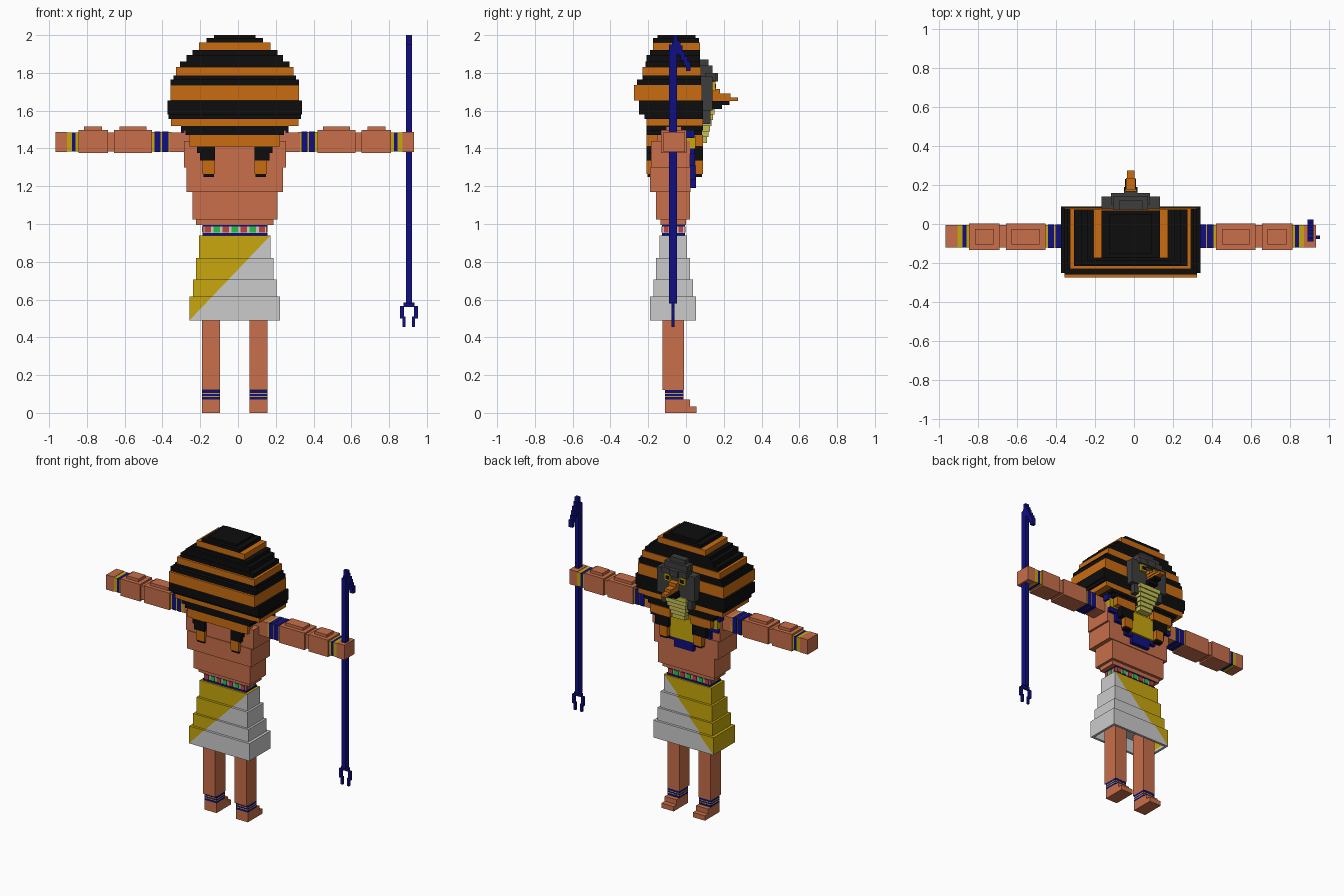
import bpy, bmesh
from mathutils import Vector

if "Cube" in bpy.data.objects:
    bpy.data.objects.remove(bpy.data.objects["Cube"])

COLORS = {
    "skin": (0.578, 0.156, 0.069), "orange": (0.578, 0.15, 0.005),
    "black": (0.004, 0.004, 0.004), "navy": (0.005, 0.005, 0.22),
    "gold": (0.578, 0.39, 0.004), "white": (0.6, 0.6, 0.6),
    "grey": (0.048, 0.048, 0.048), "pale": (0.55, 0.53, 0.09),
    "green": (0.02, 0.55, 0.045), "red": (0.5, 0.06, 0.04),
}
MATS = {}
for cname, rgb in COLORS.items():
    m = bpy.data.materials.new(cname)
    m.use_nodes = True
    m.diffuse_color = (*rgb, 1)
    bsdf = next(n for n in m.node_tree.nodes if n.type == 'BSDF_PRINCIPLED')
    bsdf.inputs["Base Color"].default_value = (*rgb, 1)
    MATS[cname] = m

CX = -0.017          # body centre line
AY0, AY1 = -0.12, -0.005


def add_box(bm, x0, x1, y0, y1, z0, z1, index=0):
    """Axis-aligned block; returns its faces."""
    verts = bmesh.ops.create_cube(bm, size=1)["verts"]
    for v in verts:
        v.co = Vector((x1 if v.co.x > 0 else x0, y1 if v.co.y > 0 else y0,
                       z1 if v.co.z > 0 else z0))
    faces = list({f for v in verts for f in v.link_faces})
    for f in faces:
        f.material_index = index
    return faces


def finish(name, bm, cols):
    mesh = bpy.data.meshes.new(name)
    bmesh.ops.recalc_face_normals(bm, faces=bm.faces)
    bm.to_mesh(mesh)
    bm.free()
    for c in cols:
        mesh.materials.append(MATS[c])
    ob = bpy.data.objects.new(name, mesh)
    bpy.context.collection.objects.link(ob)
    return ob


def blocks(name, items, side=0):
    """items: (colour, x0, x1, y0, y1, z0, z1), x measured from the centre line.
    side 0 keeps x as given, 1 or -1 places the part on that side."""
    cols = sorted({i[0] for i in items})
    bm = bmesh.new()
    for c, x0, x1, *rest in items:
        if side == -1:
            x0, x1 = -x1, -x0
        add_box(bm, CX + x0, CX + x1, *rest, index=cols.index(c))
    return finish(name, bm, cols)


def tiers(name, rows):
    """rows: (colour, half width, y0, y1, z0, z1)"""
    return blocks(name, [(c, -h, h, *rest) for c, h, *rest in rows])


# Striped headdress: stacked slabs
tiers("headdress", [
    ("black", 0.11, -0.15, 0.05, 1.98, 2.0),
    ("black", 0.15, -0.175, 0.07, 1.96, 1.985),
    ("orange", 0.19, -0.175, 0.075, 1.92, 1.96),
    ("black", 0.225, -0.19, 0.075, 1.895, 1.92),
    ("black", 0.255, -0.21, 0.075, 1.86, 1.895),
    ("black", 0.29, -0.215, 0.075, 1.83, 1.86),
    ("orange", 0.31, -0.23, 0.08, 1.785, 1.83),
    ("black", 0.325, -0.23, 0.08, 1.765, 1.785),
    ("black", 0.34, -0.26, 0.08, 1.735, 1.765),
    ("orange", 0.34, -0.275, 0.085, 1.655, 1.735),
    ("black", 0.357, -0.25, 0.09, 1.58, 1.655),
    ("black", 0.35, -0.22, 0.09, 1.555, 1.58),
    ("orange", 0.337, -0.21, 0.09, 1.52, 1.555),
    ("black", 0.285, -0.21, 0.09, 1.495, 1.52),
    ("black", 0.26, -0.21, 0.085, 1.47, 1.495),
    ("orange", 0.24, -0.21, -0.15, 1.41, 1.47),
])

# Hanging lappets, rear and front, both sides
for s, tag in ((1, "left"), (-1, "right")):
    blocks(f"rear_lappet_{tag}", [
        ("black", 0.105, 0.2, -0.21, -0.17, 1.375, 1.41),
        ("black", 0.105, 0.185, -0.21, -0.17, 1.335, 1.375),
        ("orange", 0.105, 0.17, -0.21, -0.17, 1.265, 1.335),
        ("black", 0.11, 0.165, -0.205, -0.17, 1.25, 1.265)], s)
    blocks(f"front_lappet_{tag}", [
        ("orange", 0.08, 0.24, 0.03, 0.09, 1.41, 1.47),
        ("black", 0.095, 0.2, 0.04, 0.09, 1.335, 1.41),
        ("orange", 0.105, 0.17, 0.05, 0.09, 1.265, 1.335),
        ("black", 0.11, 0.165, 0.05, 0.085, 1.25, 1.265)], s)

    # Face sides, brows and eyes
    blocks(f"face_side_{tag}", [
        ("grey", 0.08, 0.15, 0.07, 0.14, 1.6, 1.78),
        ("grey", 0.085, 0.12, 0.07, 0.13, 1.53, 1.6),
        ("grey", 0.03, 0.1, 0.1, 0.16, 1.76, 1.8)], s)
    blocks(f"eye_{tag}", [
        ("gold", 0.035, 0.085, 0.14, 0.155, 1.705, 1.755),
        ("black", 0.045, 0.07, 0.15, 0.159, 1.718, 1.742)], s)

# Face, beak and chin
tiers("face", [
    ("grey", 0.06, 0.07, 0.12, 1.84, 1.87),
    ("grey", 0.09, 0.07, 0.14, 1.76, 1.84),
    ("grey", 0.035, 0.1, 0.17, 1.755, 1.8),
    ("grey", 0.12, 0.07, 0.14, 1.6, 1.76),
])
tiers("beak", [
    ("orange", 0.03, 0.13, 0.18, 1.69, 1.715),
    ("orange", 0.025, 0.13, 0.235, 1.67, 1.69),
    ("orange", 0.02, 0.13, 0.275, 1.65, 1.67),
    ("black", 0.028, 0.13, 0.23, 1.63, 1.65),
    ("black", 0.035, 0.13, 0.19, 1.61, 1.63),
])
tiers("chin", [("pale", 0.09 - 0.008 * i, 0.06, 0.15 - 0.008 * i,
                1.58 - 0.03 * i, 1.61 - 0.03 * i) for i in range(6)])

# Torso
tiers("neck", [("skin", 0.12, -0.15, 0.03, 1.44, 1.5)])
tiers("torso", [
    ("skin", 0.27, -0.185, 0.02, 1.3, 1.44),
    ("skin", 0.255, -0.19, 0.025, 1.17, 1.3),
    ("skin", 0.225, -0.16, 0.02, 1.025, 1.17),
    ("skin", 0.205, -0.135, 0.0, 0.995, 1.025),
])

# Broad collar: gold steps with navy edging
tiers("collar", [
    ("navy", 0.285, 0.0, 0.045, 1.455, 1.5),
    ("gold", 0.27, 0.0, 0.05, 1.4, 1.465),
    ("navy", 0.27, 0.0, 0.045, 1.37, 1.4),
    ("gold", 0.2, 0.0, 0.052, 1.345, 1.4),
    ("navy", 0.21, 0.0, 0.047, 1.31, 1.37),
    ("gold", 0.1, 0.0, 0.065, 1.26, 1.42),
    ("navy", 0.13, 0.0, 0.05, 1.235, 1.31),
    ("navy", 0.075, 0.0, 0.052, 1.19, 1.26),
])

# Belt with gems
tiers("belt", [
    ("navy", 0.172, -0.128, -0.005, 0.988, 1.0),
    ("white", 0.168, -0.125, -0.008, 0.953, 0.988),
    ("navy", 0.172, -0.128, -0.005, 0.94, 0.953),
])
gems = []
for k in range(-3, 4):
    c, x = ("green", "red")[k % 2], k * 0.048
    for y in (-0.125, -0.008):
        gems.append((c, x - 0.017, x + 0.017, y - 0.005, y + 0.005, 0.955, 0.986))
for x in (-0.168, 0.168):
    for k, c in enumerate(("red", "green", "red")):
        y = -0.105 + 0.038 * k
        gems.append((c, x - 0.005, x + 0.005, y - 0.012, y + 0.012, 0.955, 0.986))
blocks("belt_gems", gems)

# Kilt: flaring tiers split by a diagonal, hollow beneath
bm = bmesh.new()
for h, d, z0, z1 in ((0.19, 0.073, 0.82, 0.94), (0.205, 0.09, 0.705, 0.82),
                     (0.22, 0.105, 0.615, 0.705), (0.24, 0.122, 0.49, 0.615)):
    faces = add_box(bm, CX - h, CX + h, -0.068 - d, -0.068 + d, z0, z1)
    if z0 < 0.5:
        bottom = min(faces, key=lambda f: f.calc_center_median().z)
        bmesh.ops.inset_region(bm, faces=[bottom], thickness=0.025)
        hole = bmesh.ops.extrude_discrete_faces(bm, faces=[bottom])["faces"]
        bmesh.ops.translate(bm, vec=(0, 0, 0.1), verts=hole[0].verts[:])
a, b = Vector((-0.257, 0, 0.49)), Vector((0.173, 0, 0.94))
normal = Vector((-(b.z - a.z), 0, b.x - a.x)).normalized()
bmesh.ops.bisect_plane(bm, geom=bm.verts[:] + bm.edges[:] + bm.faces[:],
                       plane_co=a, plane_no=normal)
for f in bm.faces:
    f.material_index = int((f.calc_center_median() - a).dot(normal) > 0)
finish("kilt", bm, ["white", "gold"])

# Legs and arms
for s, tag in ((1, "left"), (-1, "right")):
    x0, x1 = 0.077, 0.173
    blocks(f"leg_{tag}", [("skin", x0, x1, -0.125, -0.01, 0.12, 0.6)], s)
    blocks(f"anklet_{tag}", [
        ("navy", x0, x1, -0.11, -0.012, 0.105, 0.12),
        ("gold", x0, x1, -0.109, -0.013, 0.099, 0.105),
        ("navy", x0, x1, -0.11, -0.012, 0.09, 0.099),
        ("gold", x0, x1, -0.109, -0.013, 0.084, 0.09),
        ("navy", x0, x1, -0.11, -0.012, 0.07, 0.084)], s)
    blocks(f"foot_{tag}", [
        ("skin", x0, x1, -0.11, 0.02, 0.035, 0.07),
        ("skin", x0, x1, -0.11, 0.055, 0, 0.035)], s)

    blocks(f"shoulder_{tag}", [
        ("skin", 0.2, 0.345, AY0, AY1, 1.38, 1.485),
        ("skin", 0.2, 0.27, -0.12, 0.0, 1.44, 1.505)], s)
    blocks(f"arm_band_{tag}", [
        ("gold", 0.335, 0.352, AY0, AY1, 1.383, 1.487),
        ("navy", 0.352, 0.385, AY0 - 0.003, AY1 + 0.003, 1.38, 1.49),
        ("gold", 0.385, 0.392, AY0, AY1, 1.383, 1.487),
        ("navy", 0.392, 0.425, AY0 - 0.003, AY1 + 0.003, 1.38, 1.49),
        ("gold", 0.425, 0.437, AY0, AY1, 1.383, 1.487)], s)
    for part, p, q in (("upper_arm", 0.437, 0.64), ("forearm", 0.672, 0.828)):
        blocks(f"{part}_{tag}", [
            ("skin", p, q, -0.133, 0.002, 1.375, 1.497),
            ("skin", p + 0.03, q - 0.03, -0.105, -0.025, 1.49, 1.517)], s)
    blocks(f"elbow_{tag}", [("skin", 0.63, 0.68, AY0, AY1, 1.385, 1.485)], s)
    blocks(f"wrist_band_{tag}", [
        ("gold", 0.828, 0.842, AY0, AY1, 1.385, 1.485),
        ("navy", 0.842, 0.862, AY0, AY1, 1.385, 1.485),
        ("gold", 0.862, 0.888, AY0, AY1, 1.385, 1.485)], s)
    blocks(f"hand_{tag}", [("skin", 0.888, 0.95, AY0, AY1, 1.382, 1.488)], s)

# Staff with angled head and forked foot
SX = 0.905 - CX
staff = [("navy", SX - 0.015, SX + 0.015, -0.09, -0.047, 0.58, 1.95)]
for i in range(6):
    y = -0.07 + 0.014 * i
    z = 2.0 - 0.028 * i
    staff.append(("navy", SX - 0.015, SX + 0.015, y, y + 0.024, z - 0.05, z))
staff.append(("navy", SX - 0.015, SX + 0.015, -0.075, -0.03, 1.9, 1.96))
staff.append(("navy", SX - 0.03, SX + 0.03, -0.077, -0.06, 0.56, 0.585))
for s in (-1, 1):
    for c, w, z0, z1 in ((0.037, 0.01, 0.5, 0.565), (0.025, 0.008, 0.455, 0.51)):
        staff.append(("navy", SX + s * c - w, SX + s * c + w, -0.077, -0.06, z0, z1))
blocks("staff", staff)
